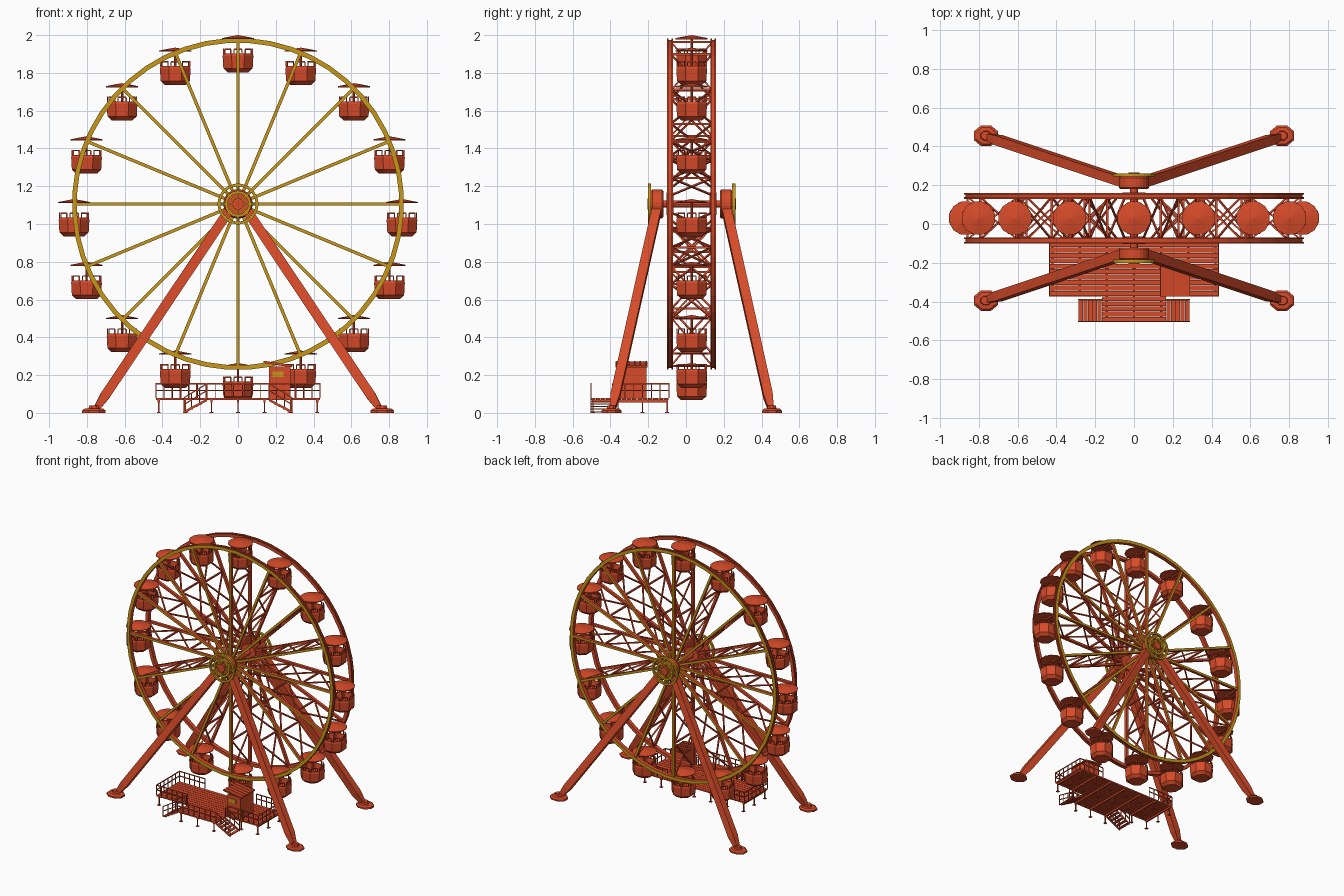
import bpy, bmesh, math
from mathutils import Matrix, Vector

if "Cube" in bpy.data.objects:
    bpy.data.objects.remove(bpy.data.objects["Cube"])


def material(name, rgb):
    m = bpy.data.materials.new(name)
    m.use_nodes = True
    m.diffuse_color = (*rgb, 1)
    m.node_tree.nodes["Principled BSDF"].inputs["Base Color"].default_value = (*rgb, 1)
    return m


RED = material("orange red paint", (0.68, 0.07, 0.022))
GOLD = material("gold paint", (0.58, 0.31, 0.01))

CY, CZ = 0.03, 1.106          # wheel centre
R = 0.868                     # rim radius
N = 16                        # spokes and cabins


def bar(bm, a, b, w, h, taper=1):
    """Box beam from a to b, h measured along y where possible."""
    a, b = Vector(a), Vector(b)
    d = (b - a).normalized()
    ref = Vector((0, 1, 0)) if abs(d.y) < 0.9 else Vector((0, 0, 1))
    side = d.cross(ref).normalized()
    up = side.cross(d)
    rings = []
    for p, k in ((a, 1), (b, taper)):
        rings.append([bm.verts.new(p + side * (i * w * k / 2) + up * (j * h * k / 2))
                      for i, j in ((-1, -1), (1, -1), (1, 1), (-1, 1))])
    lo, hi = rings
    bm.faces.new(lo[::-1])
    bm.faces.new(hi)
    for i in range(4):
        j = (i + 1) % 4
        bm.faces.new((lo[i], lo[j], hi[j], hi[i]))


def box(bm, x0, x1, y0, y1, z0, z1):
    y, z = (y0 + y1) / 2, (z0 + z1) / 2
    bar(bm, (x0, y, z), (x1, y, z), z1 - z0, y1 - y0)


def lathe(bm, profile, n, M=Matrix(), closed=False):
    """Turn (radius, height) points about the local z axis."""
    rings = []
    for i in range(n):
        t = (i + 0.5) * math.tau / n
        rings.append([bm.verts.new(M @ Vector((r * math.cos(t), r * math.sin(t), z)))
                      for r, z in profile])
    m = len(profile)
    for i in range(n):
        p, q = rings[i], rings[(i + 1) % n]
        for k in range(m if closed else m - 1):
            l = (k + 1) % m
            bm.faces.new((p[k], q[k], q[l], p[l]))


def finish(bm, name, mat=RED, gold_rule=False):
    bmesh.ops.remove_doubles(bm, verts=bm.verts[:], dist=1e-5)
    bmesh.ops.recalc_face_normals(bm, faces=bm.faces[:])
    me = bpy.data.meshes.new(name)
    me.materials.append(mat)
    if gold_rule:             # gold on the outward facing sides of the wheel
        me.materials.append(GOLD)
        for f in bm.faces:
            off = f.calc_center_median().y - CY
            if abs(off) > 0.12 and f.normal.y * off / abs(off) > 0.9:
                f.material_index = 1
    bm.to_mesh(me)
    bm.free()
    ob = bpy.data.objects.new(name, me)
    bpy.context.collection.objects.link(ob)
    return ob


def around(r, t, off):
    return Vector((r * math.sin(t), CY + off, CZ + r * math.cos(t)))


def outward(s):
    return Matrix.Translation((0, CY, CZ)) @ Matrix.Rotation(-s * math.pi / 2, 4, 'X')


angles = [i * math.tau / N for i in range(N)]

# Rims, spokes and hubs on both sides
for s, side in ((-1, "front"), (1, "back")):
    M = outward(s)
    rim = bmesh.new()
    i, o, g = R - 0.014, R + 0.011, R + 0.002
    lathe(rim, [(i, 0.1), (o, 0.1), (o, 0.108), (g, 0.108), (g, 0.122),
                (o, 0.122), (o, 0.13), (i, 0.13)], 48, M, True)
    finish(rim, side + "_rim", gold_rule=True)

    spokes = bmesh.new()
    for t in angles:
        bar(spokes, around(0.03, t, s * 0.115), around(R - 0.01, t, s * 0.115), 0.017, 0.022)
    finish(spokes, side + "_spokes", gold_rule=True)

    hub = bmesh.new()
    lathe(hub, [(0, 0.095), (0.06, 0.095), (0.06, 0.132), (0, 0.132)], 24, M)
    lathe(hub, [(0, 0.15), (0.07, 0.15), (0.078, 0.158), (0.078, 0.207),
                (0.07, 0.215), (0, 0.215)], 24, M)
    lathe(hub, [(0, 0.21), (0.03, 0.21), (0.03, 0.235), (0, 0.235)], 12, M)
    finish(hub, side + "_hub")

    ring = bmesh.new()
    for r in (0.1, 0.062):
        lathe(ring, [(r - 0.007, 0.214), (r + 0.008, 0.214), (r + 0.008, 0.231),
                     (r - 0.007, 0.231)], 32, M, True)
    for t in angles[::2]:
        bar(ring, around(0.025, t, s * 0.222), around(0.1, t, s * 0.222), 0.01, 0.012)
    finish(ring, side + "_hub_ring", GOLD)

# Axle
axle = bmesh.new()
lathe(axle, [(0, -0.2), (0.02, -0.2), (0.02, 0.2), (0, 0.2)], 16, outward(1))
finish(axle, "axle")

# Lattice joining the two sides of the wheel
lattice = bmesh.new()
stops = (0.12, 0.36, 0.6, R - 0.01)
for t in angles:
    for r in stops[1:]:
        bar(lattice, around(r, t, -0.11), around(r, t, 0.11), 0.011, 0.011)
    for r0, r1 in zip(stops, stops[1:]):
        for s in (-1, 1):
            bar(lattice, around(r0, t, -s * 0.11), around(r1, t, s * 0.11), 0.009, 0.009)
finish(lattice, "wheel_lattice")

# Cabin: open tub, bench, grab rails, pole and canopy, sharing one mesh
cab = bmesh.new()
lathe(cab, [(0, -0.171), (0.06, -0.171), (0.084, -0.15), (0.088, -0.085), (0.084, -0.072),
            (0.076, -0.072), (0.07, -0.115), (0.03, -0.115), (0.03, -0.15), (0, -0.15)], 8)
lathe(cab, [(0, 0.026), (0.03, 0.021), (0.088, 0.01), (0.088, 0.004), (0, 0.01)], 12)
lathe(cab, [(0, -0.16), (0.007, -0.16), (0.007, 0.015), (0, 0.015)], 8)
lathe(cab, [(0, -0.1), (0.025, -0.1), (0.025, -0.094), (0, -0.094)], 12)
for k in range(8):
    a, b = [Vector((0.08 * math.cos(u), 0.08 * math.sin(u), -0.075))
            for u in (k * math.pi / 4 - 0.28, k * math.pi / 4 + 0.28)]
    lift = Vector((0, 0, 0.026))
    for p, q in ((a, a + lift), (b, b + lift), (a + lift, b + lift)):
        bar(cab, p, q, 0.006, 0.006)
first = finish(cab, "cabin")
first.location = around(R, 0, 0)
for t in angles[1:]:
    ob = bpy.data.objects.new("cabin", first.data)
    ob.location = around(R, t, 0)
    bpy.context.collection.objects.link(ob)

# Support legs and feet
for s, side in ((-1, "front"), (1, "back")):
    for sx, lr in ((-1, "right"), (1, "left")):
        top = Vector((sx * 0.045, CY + s * 0.185, 1.075))
        end = Vector((sx * 0.745, CY + s * 0.418, 0.03))
        knee = top.lerp(end, 0.94)
        leg = bmesh.new()
        bar(leg, top, knee, 0.052, 0.05)
        bar(leg, knee, end, 0.052, 0.05, 0.65)
        finish(leg, f"{side}_{lr}_leg")
        foot = bmesh.new()
        M = Matrix.Translation((sx * 0.763, CY + s * 0.425, 0)) @ Matrix.Diagonal((0.068, 0.057, 1, 1))
        lathe(foot, [(0, 0), (1, 0), (1, 0.012), (0.8, 0.022), (0.45, 0.024), (0.4, 0.04), (0, 0.04)], 8, M)
        finish(foot, f"{side}_{lr}_foot")

# Boarding deck: planks, beams and posts
DZ, Y0, Y1, YF, X = 0.078, -0.37, -0.09, -0.502, 0.435
deck = bmesh.new()
for lo, hi, half, count in ((Y0, Y1, X, 10), (YF, Y0, 0.165, 5)):
    step = (hi - lo) / count
    for k in range(count):
        box(deck, -half, half, lo + k * step, lo + (k + 1) * step - 0.003, DZ - 0.01, DZ)
for x in (-0.42, -0.28, -0.14, 0, 0.14, 0.28, 0.42):
    front = YF if abs(x) < 0.16 else Y0
    box(deck, x - 0.006, x + 0.006, front + 0.005, Y1 - 0.005, DZ - 0.022, DZ - 0.01)
    for y in (front + 0.01, (Y0 + Y1) / 2, Y1 - 0.01):
        bar(deck, (x, y, 0), (x, y, DZ - 0.02), 0.007, 0.007)
        box(deck, x - 0.01, x + 0.01, y - 0.01, y + 0.01, 0, 0.004)
finish(deck, "boarding_deck")


def rail(bm, a, b):
    a, b = Vector(a), Vector(b)
    for h in (0.04, 0.076):
        z = Vector((0, 0, h))
        bar(bm, a + z, b + z, 0.006, 0.006)
    n = max(1, round((b - a).length / 0.045))
    for k in range(n + 1):
        p = a.lerp(b, k / n)
        bar(bm, p, p + Vector((0, 0, 0.076)), 0.005, 0.005)


# Railings and side stairs
rails, stairs = bmesh.new(), bmesh.new()
rail(rails, (-0.165, YF, DZ), (0.165, YF, DZ))
for s in (-1, 1):
    rail(rails, (s * X, Y0, DZ), (s * X, Y1, DZ))
    rail(rails, (s * X, Y0, DZ), (s * 0.17, Y0, DZ))
    rail(rails, (s * X, Y1, DZ), (s * 0.22, Y1, DZ))
    for k in range(5):
        x, z = s * (0.178 + k * 0.024), DZ - 0.014 * (k + 1)
        box(stairs, x - 0.011, x + 0.011, YF, -0.39, z - 0.005, z)
    for y in (YF, -0.39):
        bar(stairs, (s * 0.165, y, DZ - 0.01), (s * 0.287, y, 0.004), 0.012, 0.005)
        rail(stairs, (s * 0.165, y, DZ), (s * 0.285, y, 0.005))
finish(rails, "deck_railings")
finish(stairs, "side_stairs")

# Ticket booth with sloped ribbed roof and gold window
booth = bmesh.new()
box(booth, 0.165, 0.278, -0.365, -0.21, DZ, 0.245)
bar(booth, (0.135, -0.288, 0.268), (0.287, -0.288, 0.245), 0.008, 0.17)
for k in range(6):
    y = -0.365 + k * 0.031
    bar(booth, (0.135, y, 0.273), (0.287, y, 0.25), 0.006, 0.008)
finish(booth, "ticket_booth")
window = bmesh.new()
box(window, 0.182, 0.24, -0.371, -0.363, 0.19, 0.22)
finish(window, "booth_window", GOLD)
